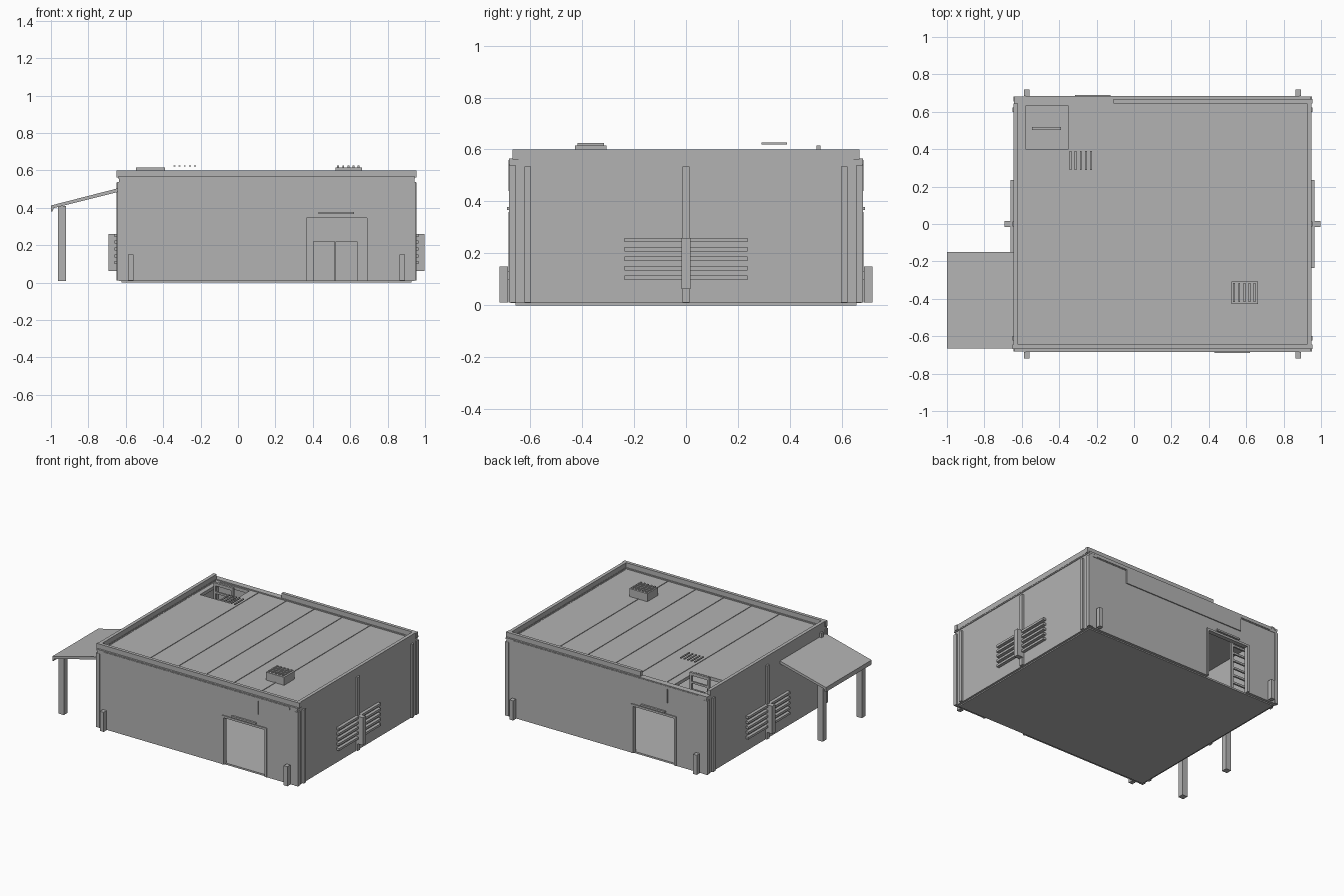
import bpy
import bmesh
from mathutils import Vector

cube = bpy.data.objects.get("Cube")
if cube:
    bpy.data.objects.remove(cube, do_unlink=True)

CX = 0.1525          # centre of the building in x
HX, HY = 0.79, 0.677  # half sizes of the walls
WALL = 0.025

grey = bpy.data.materials.new("plain_grey")
grey.use_nodes = True
GREY = (0.45, 0.45, 0.45, 1)
grey.diffuse_color = GREY
grey.node_tree.nodes["Principled BSDF"].inputs["Base Color"].default_value = GREY


def finish(name, bm):
    bmesh.ops.recalc_face_normals(bm, faces=bm.faces)
    mesh = bpy.data.meshes.new(name)
    bm.to_mesh(mesh)
    bm.free()
    mesh.materials.append(grey)
    ob = bpy.data.objects.new(name, mesh)
    bpy.context.collection.objects.link(ob)
    return ob


def box(name, x, y, z):
    """Box from three (low, high) ranges."""
    bm = bmesh.new()
    bmesh.ops.create_cube(bm, size=1)
    for v in bm.verts:
        v.co = Vector([r[0] if c < 0 else r[1] for c, r in zip(v.co, (x, y, z))])
    return finish(name, bm)


def slab(name, points, y):
    """Profile in x and z, extruded along y."""
    bm = bmesh.new()
    face = bm.faces.new([bm.verts.new((px, y[0], pz)) for px, pz in points])
    out = bmesh.ops.extrude_face_region(bm, geom=[face])["geom"]
    moved = [g for g in out if isinstance(g, bmesh.types.BMVert)]
    bmesh.ops.translate(bm, vec=(0, y[1] - y[0], 0), verts=moved)
    return finish(name, bm)


def turn(ob, name):
    """Copy a part half a turn about the building's centre."""
    twin = ob.copy()
    twin.data = ob.data.copy()
    twin.name = name
    for v in twin.data.vertices:
        v.co.x, v.co.y = 2 * CX - v.co.x, -v.co.y
    bpy.context.collection.objects.link(twin)


def both(make, name, *args):
    turn(make("front_" + name, *args), "back_" + name)


def sides(name, x, y, z):
    turn(box("left_" + name, x, y, z), "right_" + name)


L, R = CX - HX, CX + HX

# Floor
box("floor", (L + .015, R - .015), (-.657, .657), (0, .012))

# Walls with a doorway at front and back
D0, D1, DH = .365, .69, .345
both(slab, "wall", [(L, .008), (D0, .008), (D0, DH), (D1, DH), (D1, .008),
                    (R, .008), (R, .56), (L, .56)], (-HY, -HY + WALL))
sides("wall", (R - WALL, R), (-HY + WALL, HY - WALL), (.008, .56))

# Roof around the open hatch
H0, H1, J0, J1 = -.58, -.35, .40, .63
RZ = (.535, .558)
box("roof_main", (H1, R), (-.68, .68), RZ)
box("roof_edge", (L, H0), (-.68, .68), RZ)
box("roof_front_strip", (H0, H1), (-.68, J0), RZ)
box("roof_back_strip", (H0, H1), (J1, .68), RZ)

# Roof seams
for i in range(5):
    x = CX + (i - 2) * .22
    box("roof_seam", (x - .004, x + .004), (-.682, .682), (.556, .562))

# Parapets, the back one only part way
PZ = (.562, .6)
box("front_parapet", (L - .011, R + .011), (-.668, -.645), PZ)
box("back_parapet", (-.11, R + .011), (.645, .668), PZ)
sides("parapet", (R - .018, R + .006), (-.645, .66), PZ)
both(box, "ledge", (L - .005, R + .005), (-.681, -.64), (.555, .566))
sides("ledge", (R - .02, R + .004), (-.66, .66), (.555, .566))

# Stepped fascia panels
both(slab, "fascia", [(-.58, .54), (-.33, .54), (-.33, .44), (.635, .44),
                      (.635, .54), (.885, .54), (.885, .56), (-.58, .56)],
     (-.684, -.67))

# Door frames and lintel strips
both(slab, "door_frame", [(.35, .01), (D0, .01), (D0, DH), (D1, DH), (D1, .01),
                          (.705, .01), (.705, .36), (.35, .36)], (-.684, -.66))
both(box, "door_lamp", (.43, .62), (-.69, -.67), (.366, .378))

# Corner posts and side pilasters
for y in (-1, 1):
    a, b = sorted((y * .655, y * .682))
    sides("corner_post", (R - .02, R + .008), (a, b), (.01, .538))
    a, b = sorted((y * .598, y * .622))
    sides("pilaster", (R - .01, R + .013), (a, b), (.01, .535))
sides("middle_pilaster", (R - .01, R + .013), (-.014, .014), (.01, .535))

# Side louvres with a duct in the middle
for i in range(5):
    z = .098 + i * .0365
    sides("louvre", (R - .005, R + .022), (-.236, .236), (z, z + .016))
sides("duct", (R + .005, .998), (-.017, .017), (.063, .26))

# Bollards
for x in (-.573, 2 * CX + .573):
    both(box, "bollard", (x - .015, x + .015), (-.718, -.685), (.01, .15))
    both(box, "bollard_bracket", (x - .008, x + .008), (-.69, -.67), (.1, .13))

# Canopy on posts
slab("canopy", [(L, .505), (-1, .412), (-1, .38), (-.992, .38), (-.985, .398),
                (L, .485)], (-.665, -.15))
for y in (-.63, -.19):
    box("canopy_post", (-.962, -.92), (y - .021, y + .021), (.008, .41))

# Roof vent with slats, and a loose grille
box("vent_box", (.52, .663), (-.427, -.307), (.55, .615))
for i in range(5):
    x = .535 + i * .0275
    box("vent_slat", (x - .005, x + .005), (-.418, -.316), (.612, .625))
    x = -.34 + i * .0275
    box("grille_slat", (x - .005, x + .005), (.29, .39), (.62, .627))

# Ladder under the hatch
for x in (-.545, -.405):
    box("ladder_rail", (x, x + .015), (.502, .518), (.01, .613))
for i in range(11):
    z = .05 + i * .055
    box("ladder_rung", (-.54, -.395), (.504, .516), (z - .007, z + .007))
box("ladder_top", (-.545, -.39), (.502, .518), (.603, .615))

# Lockers against the back wall inside
for i in range(4):
    x = .40 + i * .06
    box("locker", (x, x + .059), (.6, .65), (.01, .22))
